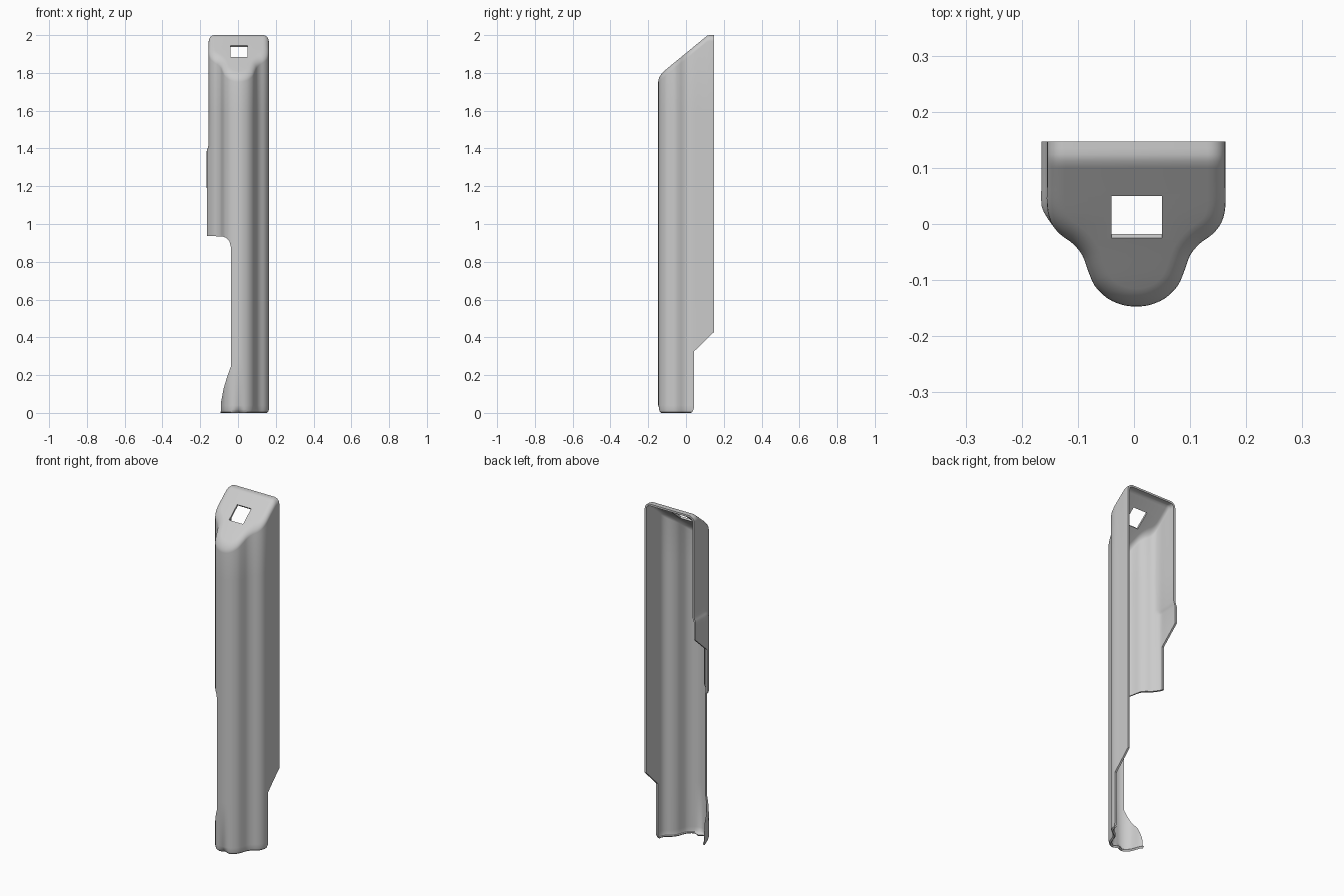
import bpy, bmesh, math
from mathutils import Vector

if "Cube" in bpy.data.objects:
    bpy.data.objects.remove(bpy.data.objects["Cube"])

CX, BACK, R = 0.004, 0.147, 0.032

# Half cross-section, from the front centre round to the back edge
HALF = [(0, -.147), (.025, -.144), (.052, -.132), (.074, -.110), (.086, -.083),
        (.096, -.056), (.113, -.035), (.136, -.018), (.152, .003), (.159, .032),
        (.159, .075), (.159, .112), (.159, BACK)]


def smooth(pts, steps=3):
    """Catmull-Rom through the half profile."""
    p = [Vector(q) for q in pts]
    p = [Vector((-p[1].x, p[1].y))] + p + [p[-1] * 2 - p[-2]]
    out = []
    for a, b, c, d in zip(p, p[1:], p[2:], p[3:]):
        for s in range(steps):
            t = s / steps
            out.append(.5 * (2 * b + (c - a) * t + (2 * a - 5 * b + 4 * c - d) * t * t
                             + (3 * b - a - 3 * c + d) * t ** 3))
    return out + [Vector(pts[-1])]


half = smooth(HALF)
profile = [Vector((-p.x, p.y)) for p in reversed(half[1:])] + half
n = len(profile)
normals = []
for i in range(n):
    t = (profile[min(i + 1, n - 1)] - profile[max(i - 1, 0)]).normalized()
    normals.append(Vector((t.y, -t.x)))
normals[0], normals[-1] = Vector((-1, 0)), Vector((1, 0))


def top_z(y):
    return min(2.0, 1.905 + .82 * y)


def ramp(v, a, b):
    t = max(0, min(1, (v - a) / (b - a)))
    return t * t * (3 - 2 * t)


# Shell surface: straight rows, then a rounded rim up to the sloped top
rows = [(.010, 0), (.003, .006), (0, .018), (0, .04), (0, .3), (0, .9),
        (0, 1.385), (0, 1.40), (0, 1.415), (0, 1.6)]
rim = [math.pi / 2 * k / 6 for k in range(7)]

bm = bmesh.new()
grid = []
for inset, z in rows:
    ring = []
    for p, nrm in zip(profile, normals):
        q = p - nrm * inset
        x, y = q.x + CX, q.y
        if x < 0:      # raised pad on the left wall
            x -= .010 * ramp(y, -.005, .035) * (1 - ramp(z, 1.385, 1.415))
        if y < 0:      # small dimple at the foot of the front
            y += .022 * max(0, 1 - abs(q.x) / .03) * max(0, 1 - z / .035)
        ring.append(bm.verts.new((x, y, z)))
    grid.append(ring)
for a in rim:
    ring = []
    for p, nrm in zip(profile, normals):
        q = p - nrm * R * (1 - math.cos(a))
        ring.append(bm.verts.new((q.x + CX, q.y, top_z(q.y) - R * (1 - math.sin(a)))))
    grid.append(ring)
for lo, hi in zip(grid, grid[1:]):
    for i in range(n - 1):
        bm.faces.new((lo[i], lo[i + 1], hi[i + 1], hi[i]))
top = grid[-1]
for i in range(n // 2):
    j = n - 1 - i
    loop = [top[i], top[i + 1], top[j - 1], top[j]]
    bm.faces.new(list(dict.fromkeys(loop)))

mesh = bpy.data.meshes.new("case_shell")
bm.to_mesh(mesh)
bm.free()
shell = bpy.data.objects.new("case_shell", mesh)
bpy.context.collection.objects.link(shell)
bpy.context.view_layer.objects.active = shell
shell.select_set(True)
mod = shell.modifiers.new("wall", 'SOLIDIFY')
mod.thickness, mod.offset = .011, -1
bpy.ops.object.modifier_apply(modifier=mod.name)


def prism(name, pts, place, a, b):
    """Closed prism over a 2D outline; place maps (u, v, depth) to 3D."""
    b_m = bmesh.new()
    f = b_m.faces.new([b_m.verts.new(place(u, v, a)) for u, v in pts])
    new = bmesh.ops.extrude_face_region(b_m, geom=[f])["geom"]
    move = Vector(place(0, 0, b)) - Vector(place(0, 0, a))
    bmesh.ops.translate(b_m, vec=move, verts=[g for g in new if isinstance(g, bmesh.types.BMVert)])
    bmesh.ops.recalc_face_normals(b_m, faces=b_m.faces)
    me = bpy.data.meshes.new(name)
    b_m.to_mesh(me)
    b_m.free()
    ob = bpy.data.objects.new(name, me)
    bpy.context.collection.objects.link(ob)
    ob.hide_render = True
    return ob


def xz(u, v, d):
    return (u, d, v)


def yz(u, v, d):
    return (d, u, v)


# Left opening with a flared foot
side = prism("side_cutter", [(-.5, .937), (-.085, .935), (-.062, .927), (-.046, .91),
             (-.038, .88), (-.038, .245), (-.058, .19), (-.076, .13), (-.089, .06),
             (-.096, -.1), (-.5, -.1)], xz, -.5, .5)
# Stepped back edges of the right and left walls
right = prism("right_edge_cutter", [(.015, -.01), (.034, .006), (.042, .025), (.042, .325),
              (.242, .519), (.242, -.01)], yz, .05, .5)
left = prism("left_edge_cutter", [(.042, .5), (.042, 1.19), (.242, 1.37), (.242, .5)],
             yz, -.5, -.05)
# Square window, cut square to the sloped top
ang = math.atan(.82)
c, s = math.cos(ang), math.sin(ang)
window = prism("window_cutter", [(-.04, -.0485), (.05, -.0485), (.05, .0485), (-.04, .0485)],
               lambda u, v, d: (u, .0125 + v * c - d * s, 1.915 + v * s + d * c), -.06, .06)

for cutter in (side, right, left, window):
    mod = shell.modifiers.new("cut", 'BOOLEAN')
    mod.operation, mod.solver, mod.object = 'DIFFERENCE', 'EXACT', cutter
    bpy.ops.object.modifier_apply(modifier=mod.name)
    bpy.data.objects.remove(cutter)

bpy.ops.object.shade_smooth_by_angle(angle=math.radians(35))
